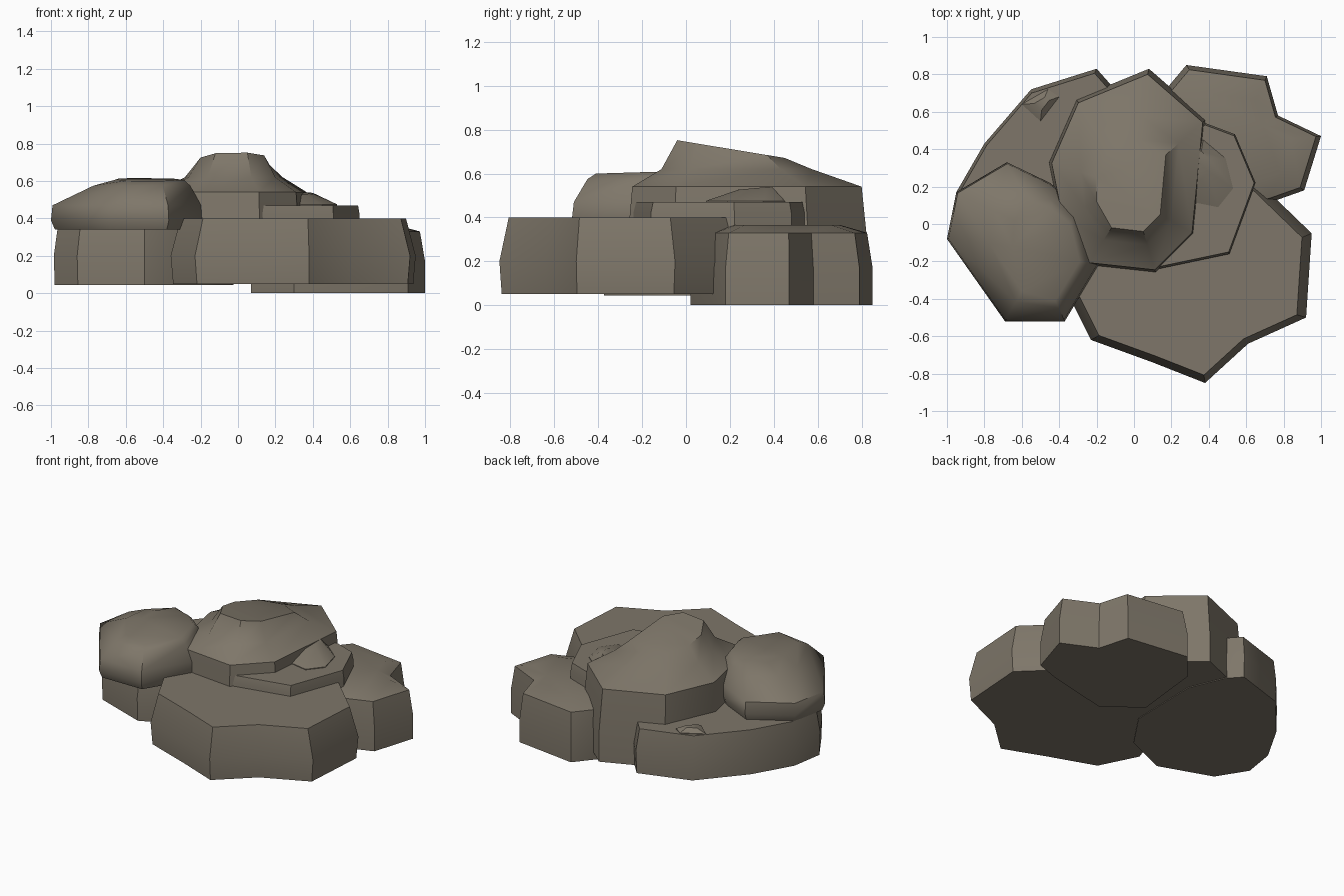
import bpy
import bmesh

cube = bpy.data.objects.get("Cube")
if cube:
    bpy.data.objects.remove(cube, do_unlink=True)

# One warm grey-brown stone colour
stone = bpy.data.materials.new("stone")
stone.use_nodes = True
stone_colour = (0.21, 0.183, 0.142, 1)
stone.diffuse_color = stone_colour
shader = stone.node_tree.nodes["Principled BSDF"]
shader.inputs["Base Color"].default_value = stone_colour
shader.inputs["Roughness"].default_value = 0.9


def ring(outline, z, scale=1.0, tilt=0.0):
    """Lift a flat outline to height z, scaled about its middle and tilted along y."""
    count = len(outline)
    cx = sum(x for x, y in outline) / count
    cy = sum(y for x, y in outline) / count
    points = [(cx + (x - cx) * scale, cy + (y - cy) * scale) for x, y in outline]
    return [(x, y, z + tilt * y) for x, y in points]


def blend(outer, inner, factor):
    """Mix two outlines that have the same number of points."""
    return [(a + (c - a) * factor, b + (d - b) * factor)
            for (a, b), (c, d) in zip(outer, inner)]


def loft(name, rings, angle=0.6):
    """Join stacked rings into one closed rock, keeping sharp rims."""
    bm = bmesh.new()
    layers = [[bm.verts.new(point) for point in points] for points in rings]
    count = len(layers[0])
    for low, high in zip(layers, layers[1:]):
        for i in range(count):
            j = (i + 1) % count
            bm.faces.new((low[i], low[j], high[j], high[i]))
    bm.faces.new(list(reversed(layers[0])))
    bm.faces.new(layers[-1])
    bmesh.ops.triangulate(bm, faces=[f for f in bm.faces if len(f.verts) > 4])
    bmesh.ops.recalc_face_normals(bm, faces=bm.faces[:])
    mesh = bpy.data.meshes.new(name)
    bm.to_mesh(mesh)
    bm.free()
    mesh.materials.append(stone)
    rock = bpy.data.objects.new(name, mesh)
    bpy.context.collection.objects.link(rock)
    bpy.ops.object.select_all(action="DESELECT")
    rock.select_set(True)
    bpy.context.view_layer.objects.active = rock
    bpy.ops.object.shade_smooth_by_angle(angle=angle)
    return rock


# Broad flat slab at the front
slab = [(-0.36, -0.36), (-0.23, -0.62), (0.1, -0.74), (0.38, -0.85),
        (0.61, -0.64), (0.92, -0.5), (0.95, -0.05), (0.66, 0.23),
        (0.2, 0.25), (-0.2, 0.1)]
loft("front_slab", [ring(slab, 0.05, 0.98), ring(slab, 0.2), ring(slab, 0.4, 0.92)])

# Low rock at the back left, with a slightly raised crown
low_rock = [(0.07, 0.2), (0.3, 0.02), (0.74, 0.12), (0.91, 0.18), (1, 0.47),
            (0.77, 0.58), (0.71, 0.79), (0.28, 0.85), (0.12, 0.66)]
loft("back_left_rock", [ring(low_rock, 0), ring(low_rock, 0.17),
                        ring(low_rock, 0.33, 0.94), ring(low_rock, 0.365, 0.65)])

# Wide base rock at the back right
base_rock = [(-0.86, -0.25), (-0.5, -0.38), (-0.2, -0.25), (-0.03, 0),
             (-0.02, 0.5), (-0.12, 0.74), (-0.2, 0.83), (-0.55, 0.72),
             (-0.8, 0.43), (-0.95, 0.17), (-0.985, -0.05)]
loft("back_right_rock", [ring(base_rock, 0.045, 0.99), ring(base_rock, 0.2),
                         ring(base_rock, 0.345, 0.96)])

# Chipped shard lying on the back right rim
shard = [(-0.5, 0.55), (-0.4, 0.68), (-0.46, 0.72), (-0.6, 0.64)]
loft("rim_shard", [ring(shard, 0.3), ring(shard, 0.35), ring(shard, 0.375, 0.4)])

# Rounded boulder resting on the base rock
boulder = [(-0.69, -0.52), (-0.37, -0.52), (-0.19, -0.22), (-0.3, 0.1),
           (-0.45, 0.22), (-0.68, 0.33), (-0.95, 0.17), (-1, -0.08)]
boulder_top = [(-0.6, -0.36), (-0.42, -0.41), (-0.29, -0.2), (-0.34, 0),
               (-0.44, 0.08), (-0.57, 0.12), (-0.64, 0.02), (-0.65, -0.12)]
loft("right_boulder",
     [ring(boulder, 0.34, 0.95), ring(boulder, 0.39), ring(boulder, 0.47, 0.98),
      ring(blend(boulder, boulder_top, 0.65), 0.575),
      ring(boulder_top, 0.612, tilt=0.03)], angle=0.9)

# Tall central rock: straight drum with a sloping peak
drum = [(0.12, -0.27), (0.33, -0.06), (0.39, 0.56), (0.08, 0.83),
        (-0.31, 0.67), (-0.46, 0.33), (-0.4, 0.03), (-0.25, -0.23)]
peak = [(0.05, -0.04), (0.14, 0.05), (0.17, 0.37), (0.03, 0.45),
        (-0.13, 0.4), (-0.2, 0.25), (-0.2, 0.12), (-0.12, -0.02)]
drum_rim = ring(drum, 0.54, 0.95)
rim_outline = [(x, y) for x, y, z in drum_rim]
loft("central_rock",
     [ring(drum, 0.05), ring(drum, 0.25), drum_rim,
      ring(blend(rim_outline, peak, 0.65), 0.62),
      ring(peak, 0.745, tilt=-0.165)], angle=0.65)

# Thin ledge beside the central rock, with a small knob on it
ledge = [(0.13, -0.24), (0.51, -0.16), (0.65, 0.22), (0.54, 0.48),
         (0.38, 0.54), (0.1, 0.3)]
loft("side_ledge", [ring(ledge, 0.25), ring(ledge, 0.42), ring(ledge, 0.47, 0.97)])
knob = [(0.3, 0.12), (0.45, 0.09), (0.53, 0.19), (0.49, 0.35), (0.37, 0.45), (0.28, 0.4)]
knob_top = [(0.3, 0.25), (0.36, 0.24), (0.4, 0.28), (0.4, 0.35), (0.36, 0.39), (0.3, 0.38)]
loft("ledge_knob", [ring(knob, 0.45), ring(knob, 0.475), ring(knob_top, 0.505, tilt=0.09)])
